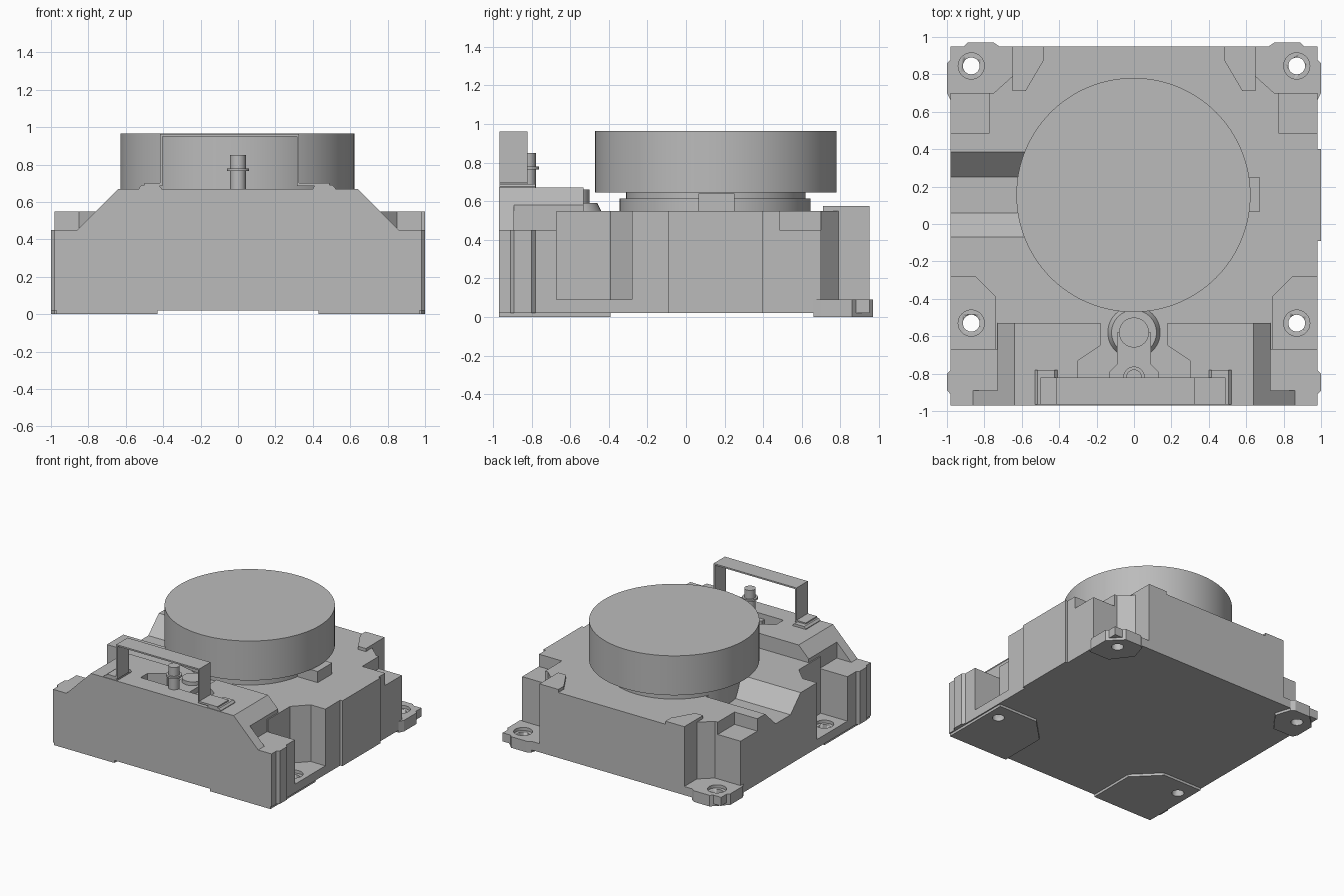
import bpy
import bmesh
from math import radians
from mathutils import Vector

cube = bpy.data.objects.get("Cube")
if cube:
    bpy.data.objects.remove(cube, do_unlink=True)

grey = bpy.data.materials.new("machined grey")
grey.use_nodes = True
colour = (0.5, 0.5, 0.5, 1)
grey.diffuse_color = colour
grey.node_tree.nodes["Principled BSDF"].inputs["Base Color"].default_value = colour


def activate(ob):
    bpy.ops.object.select_all(action='DESELECT')
    ob.select_set(True)
    bpy.context.view_layer.objects.active = ob


def finish(name, bm):
    bmesh.ops.recalc_face_normals(bm, faces=bm.faces)
    mesh = bpy.data.meshes.new(name)
    bm.to_mesh(mesh)
    bm.free()
    mesh.materials.append(grey)
    ob = bpy.data.objects.new(name, mesh)
    bpy.context.collection.objects.link(ob)
    return ob


def prism(name, outline, low, high, axis='z', side=1):
    """Extrude an outline along z (x, y points) or along y (x, z points)."""
    bm = bmesh.new()
    if axis == 'z':
        verts = [bm.verts.new((x * side, y, low)) for x, y in outline]
        move = Vector((0, 0, high - low))
    else:
        verts = [bm.verts.new((x * side, low, z)) for x, z in outline]
        move = Vector((0, high - low, 0))
    face = bm.faces.new(verts)
    new = bmesh.ops.extrude_face_region(bm, geom=[face])["geom"]
    bmesh.ops.translate(bm, vec=move, verts=[v for v in new if isinstance(v, bmesh.types.BMVert)])
    return finish(name, bm)


def box(name, x0, x1, y0, y1, z0, z1, side=1):
    return prism(name, [(x0, y0), (x1, y0), (x1, y1), (x0, y1)], z0, z1, side=side)


def turned(name, x, y, low, high, r, top_r=None, sides=64):
    bm = bmesh.new()
    bmesh.ops.create_cone(bm, cap_ends=True, segments=sides, radius1=r,
                          radius2=top_r or r, depth=high - low)
    bmesh.ops.translate(bm, vec=(x, y, (low + high) / 2), verts=bm.verts)
    ob = finish(name, bm)
    activate(ob)
    bpy.ops.object.shade_smooth_by_angle(angle=radians(30))
    return ob


def combine(target, tool, operation):
    tool.hide_render = True
    mod = target.modifiers.new("combine", 'BOOLEAN')
    mod.operation = operation
    mod.solver = 'EXACT'
    mod.object = tool
    activate(target)
    bpy.ops.object.modifier_apply(modifier=mod.name)
    bpy.data.objects.remove(tool, do_unlink=True)


# Housing block
body = box("housing", -0.98, 0.98, -0.97, 0.95, 0.02, 0.55)


def cut(tool):
    combine(body, tool, 'DIFFERENCE')


def add(tool):
    combine(body, tool, 'UNION')


# Corner pockets and lowered shoulders
front_pocket = [(1.1, -0.28), (0.85, -0.28), (0.74, -0.39), (0.74, -0.67), (1.1, -0.67)]
back_pocket = [(1.1, 0.70), (0.75, 0.70), (0.65, 0.79), (0.65, 1.1), (1.1, 1.1)]
for s in (1, -1):
    cut(prism("front_pocket", front_pocket, 0.09, 0.9, side=s))
    cut(prism("back_pocket", back_pocket, 0.09, 0.9, side=s))
    cut(box("front_shoulder", 0.73, 1.1, -1.1, -0.67, 0.45, 0.9, s))
    cut(box("back_shoulder", 0.775, 1.1, 0.485, 0.75, 0.45, 0.9, s))

# Sloped channel on one flank
channel = prism("channel", [(-0.07, 0.55), (0.06, 0.42), (0.25, 0.42), (0.385, 0.55),
                            (0.385, 0.8), (-0.07, 0.8)], 0.45, 1.1, 'y')
channel.rotation_euler.z = radians(90)
cut(channel)

# Raised front crest with its central recess
crest = prism("crest", [(-0.73, 0.5), (0.73, 0.5), (0.73, 0.58), (0.64, 0.67),
                        (-0.64, 0.67), (-0.73, 0.58)], -0.97, -0.53, 'y')
half = [(0.18, -0.4), (0.18, -0.65), (0.30, -0.73), (0.30, -0.82)]
recess = half + [(-x, y) for x, y in reversed(half)]
combine(crest, prism("recess", recess, 0.4, 0.9), 'DIFFERENCE')
add(crest)
add(prism("front_plate", [(-0.86, 0.45), (-0.86, 0.4), (0.86, 0.4), (0.86, 0.45),
                          (0.64, 0.67), (-0.64, 0.67)], -0.97, -0.89, 'y'))

# Mounting feet, raised back lugs and side ribs
back_foot = [(0.98, 0.66), (1.0, 0.70), (1.0, 0.86), (0.89, 0.97), (0.75, 0.97),
             (0.72, 0.95), (0.68, 0.82), (0.80, 0.66)]
front_pad = [(0.97, -0.97), (0.97, -0.39), (0.62, -0.39), (0.43, -0.58), (0.43, -0.97)]
lug = [(0.65, 0.95), (0.65, 0.71), (0.58, 0.71), (0.48, 0.88), (0.48, 0.95)]
rib = [(0.95, -0.91), (0.98, -0.91), (1.0, -0.89), (1.0, -0.80), (0.98, -0.78), (0.95, -0.78)]
for s in (1, -1):
    add(prism("back_foot", back_foot, 0.0, 0.09, side=s))
    add(prism("front_pad", front_pad, 0.0, 0.05, side=s))
    add(prism("lug", lug, 0.5, 0.575, side=s))
    add(prism("rib", rib, 0.02, 0.45, side=s))
add(box("flank_plate", 0.9, 1.0, -0.09, 0.40, 0.02, 0.55))

# Countersunk mounting holes
for x in (-0.87, 0.87):
    for y in (-0.53, 0.845):
        cut(turned("counterbore", x, y, 0.065, 0.2, 0.07, sides=32))
        cut(turned("bolt_hole", x, y, -0.1, 0.2, 0.045, sides=32))

# Round cap on its stepped neck
turned("neck_base", 0, 0.15, 0.40, 0.615, 0.495, sides=96)
turned("neck_top", 0, 0.155, 0.60, 0.65, 0.465, sides=96)
turned("round_cap", -0.003, 0.155, 0.645, 0.965, 0.626, sides=128)
box("side_tab", 0.45, 0.67, 0.065, 0.25, 0.53, 0.64)

# Valve: conical seat, arm, hub and stem
turned("valve_seat", 0, -0.58, 0.54, 0.59, 0.145, 0.12)
turned("valve_hub", 0, -0.58, 0.58, 0.66, 0.08)
arm = [(0.09, -0.58), (0.09, -0.75), (0.13, -0.79), (0.13, -0.83)]
prism("valve_arm", arm + [(-x, y) for x, y in reversed(arm)], 0.54, 0.63)
turned("valve_stem", 0, -0.82, 0.54, 0.85, 0.042, sides=32)
turned("stem_collar", 0, -0.82, 0.765, 0.78, 0.058, sides=32)

# Thin strap handle on two foot blocks
strap = [(-0.50, 0.685), (-0.405, 0.685), (-0.405, 0.95), (0.315, 0.95), (0.315, 0.685),
         (0.49, 0.685), (0.49, 0.70), (0.327, 0.70), (0.327, 0.962), (-0.417, 0.962),
         (-0.417, 0.70), (-0.50, 0.70)]
prism("handle", strap, -0.965, -0.82, 'y')
for x0, x1 in ((-0.53, -0.41), (0.40, 0.52)):
    prism("handle_foot", [(x0, 0.66), (x1, 0.66), (x1, 0.675), (x1 - 0.015, 0.69),
                          (x0 + 0.015, 0.69), (x0, 0.675)], -0.965, -0.78, 'y')
